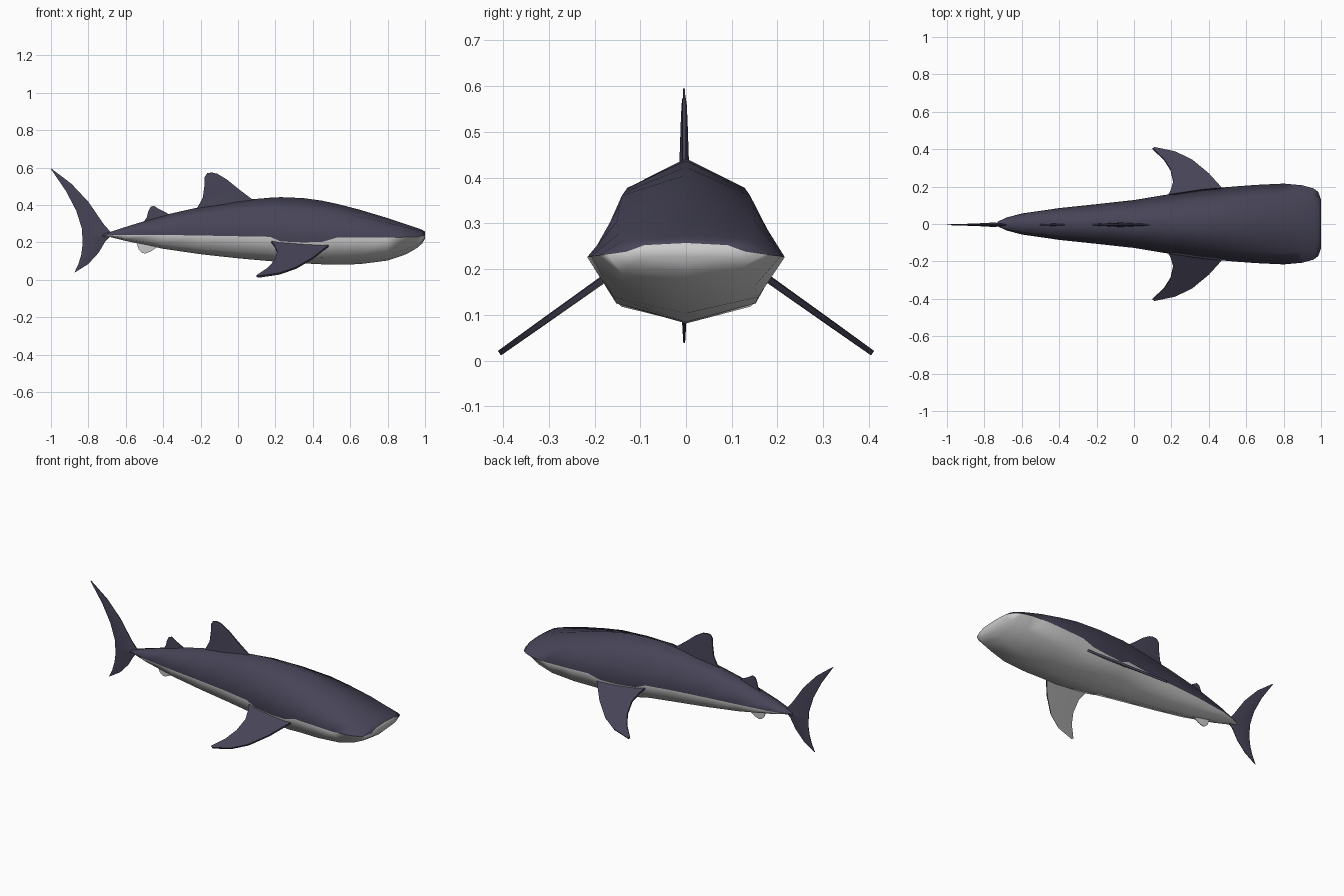
import bpy, bmesh, math


def material(name, rgb):
    m = bpy.data.materials.new(name)
    m.diffuse_color = (*rgb, 1)
    return m


SLATE = material("slate_back", (0.062, 0.058, 0.095))
PALE = material("pale_belly", (0.6, 0.6, 0.6))


def finish(bm, name, angle, rule):
    """Turn a bmesh into a shaded object, coloured by a face rule."""
    bmesh.ops.recalc_face_normals(bm, faces=bm.faces[:])
    bm.normal_update()
    for f in bm.faces:
        f.material_index = rule(f)
    me = bpy.data.meshes.new(name)
    bm.to_mesh(me)
    bm.free()
    me.materials.append(SLATE)
    me.materials.append(PALE)
    ob = bpy.data.objects.new(name, me)
    bpy.context.collection.objects.link(ob)
    bpy.ops.object.select_all(action='DESELECT')
    ob.select_set(True)
    bpy.context.view_layer.objects.active = ob
    bpy.ops.object.shade_smooth_by_angle(angle=math.radians(angle))
    return ob


def loft(bm, rings):
    """Skin closed rings of equal length; returns the bands of faces."""
    vs = [[bm.verts.new(p) for p in r] for r in rings]
    n = len(vs[0])
    bands = [[] for _ in range(n)]
    for a, b in zip(vs, vs[1:]):
        for i in range(n):
            j = (i + 1) % n
            bands[i].append(bm.faces.new((a[i], a[j], b[j], b[i])))
    return bands, bm.faces.new(vs[0]), bm.faces.new(vs[-1])


# Body: x, half width, top z, side z (colour line), bottom z
STATIONS = [
    (-0.73, 0.012, 0.245, 0.238, 0.23), (-0.68, 0.035, 0.257, 0.238, 0.228),
    (-0.6, 0.056, 0.283, 0.24, 0.208), (-0.4, 0.085, 0.345, 0.24, 0.166),
    (-0.2, 0.106, 0.39, 0.237, 0.137), (0.0, 0.128, 0.424, 0.233, 0.115),
    (0.17, 0.156, 0.439, 0.23, 0.1), (0.23, 0.165, 0.442, 0.205, 0.095),
    (0.35, 0.183, 0.437, 0.2, 0.088), (0.45, 0.193, 0.423, 0.203, 0.083),
    (0.53, 0.2, 0.406, 0.226, 0.081), (0.65, 0.209, 0.375, 0.226, 0.084),
    (0.8, 0.216, 0.33, 0.226, 0.103), (0.9, 0.207, 0.297, 0.228, 0.137),
    (0.96, 0.19, 0.277, 0.23, 0.172), (0.985, 0.172, 0.267, 0.232, 0.195),
    (1.0, 0.13, 0.257, 0.238, 0.22)]
bm = bmesh.new()
rings = []
for x, w, zt, zs, zb in STATIONS:
    sh, lo = zt - 0.25 * (zt - zs), zb + 0.29 * (zs - zb)
    u, v = w * 0.70, w * 0.73
    rings.append([(x, 0, zt), (x, u, sh), (x, w, zs), (x, v, lo),
                  (x, 0, zb), (x, -v, lo), (x, -w, zs), (x, -u, sh)])
bands, tail_cap, mouth = loft(bm, rings)
belly = {f for i in (2, 3, 4, 5) for f in bands[i]} | {mouth}
finish(bm, "body", 70, lambda f: int(f in belly))


def fin(name, lead, trail, edge, mid, place, rule=lambda f: 0):
    """Fin from leading and trailing edges; place maps (u, v, offset) to 3D."""
    bm = bmesh.new()
    rings = []
    n = len(lead) - 1
    for k, (a, b) in enumerate(zip(lead, trail)):
        t = edge + (mid - edge) * (1 - k / n)
        m = ((a[0] + b[0]) / 2, (a[1] + b[1]) / 2)
        rings.append([place(*a, edge), place(*m, t), place(*b, edge),
                      place(*b, -edge), place(*m, -t), place(*a, -edge)])
    loft(bm, rings)
    return finish(bm, name, 40, rule)


def upright(x, z, d):
    return (x, d - 0.004, z)


# Fins on the centre line
fin("dorsal_fin",
    [(0.11, 0.41), (0.07, 0.435), (0.0, 0.488), (-0.06, 0.537), (-0.11, 0.567), (-0.14, 0.574)],
    [(-0.24, 0.36), (-0.215, 0.39), (-0.188, 0.44), (-0.18, 0.5), (-0.178, 0.55), (-0.165, 0.57)],
    0.004, 0.013, upright)
fin("second_dorsal_fin",
    [(-0.34, 0.33), (-0.38, 0.357), (-0.425, 0.38), (-0.45, 0.396)],
    [(-0.51, 0.3), (-0.487, 0.335), (-0.48, 0.365), (-0.468, 0.39)],
    0.003, 0.007, upright)
fin("anal_fin",
    [(-0.41, 0.2), (-0.44, 0.17), (-0.465, 0.152), (-0.495, 0.141)],
    [(-0.55, 0.22), (-0.54, 0.19), (-0.53, 0.16), (-0.51, 0.143)],
    0.002, 0.006, upright, lambda f: 1)

# Tail lobes share the root line
fin("tail_upper_lobe",
    [(-0.67, 0.243), (-0.72, 0.3), (-0.8, 0.417), (-0.89, 0.513), (-0.998, 0.595)],
    [(-0.832, 0.225), (-0.835, 0.275), (-0.865, 0.37), (-0.92, 0.475), (-1.0, 0.592)],
    0.002, 0.013, upright)
fin("tail_lower_lobe",
    [(-0.67, 0.243), (-0.71, 0.205), (-0.745, 0.145), (-0.8, 0.085), (-0.868, 0.042)],
    [(-0.832, 0.225), (-0.832, 0.18), (-0.838, 0.135), (-0.853, 0.085), (-0.875, 0.038)],
    0.002, 0.013, upright)

# Paired pectoral fins sloping down and out, pale underneath
LEAD = [(0.53, 0.13), (0.475, 0.185), (0.4, 0.268), (0.31, 0.342), (0.22, 0.385), (0.11, 0.408)]
TRAIL = [(0.17, 0.13), (0.195, 0.175), (0.21, 0.225), (0.195, 0.29), (0.16, 0.345), (0.1, 0.402)]
for side, label in ((-1, "right"), (1, "left")):
    fin(label + "_pectoral_fin", LEAD, TRAIL, 0.006, 0.009,
        lambda x, y, d, s=side: (x, s * (y + 0.58 * d), 0.178 - 0.71 * (y - 0.18) + 0.81 * d),
        lambda f: int(f.normal.z < -0.6))
